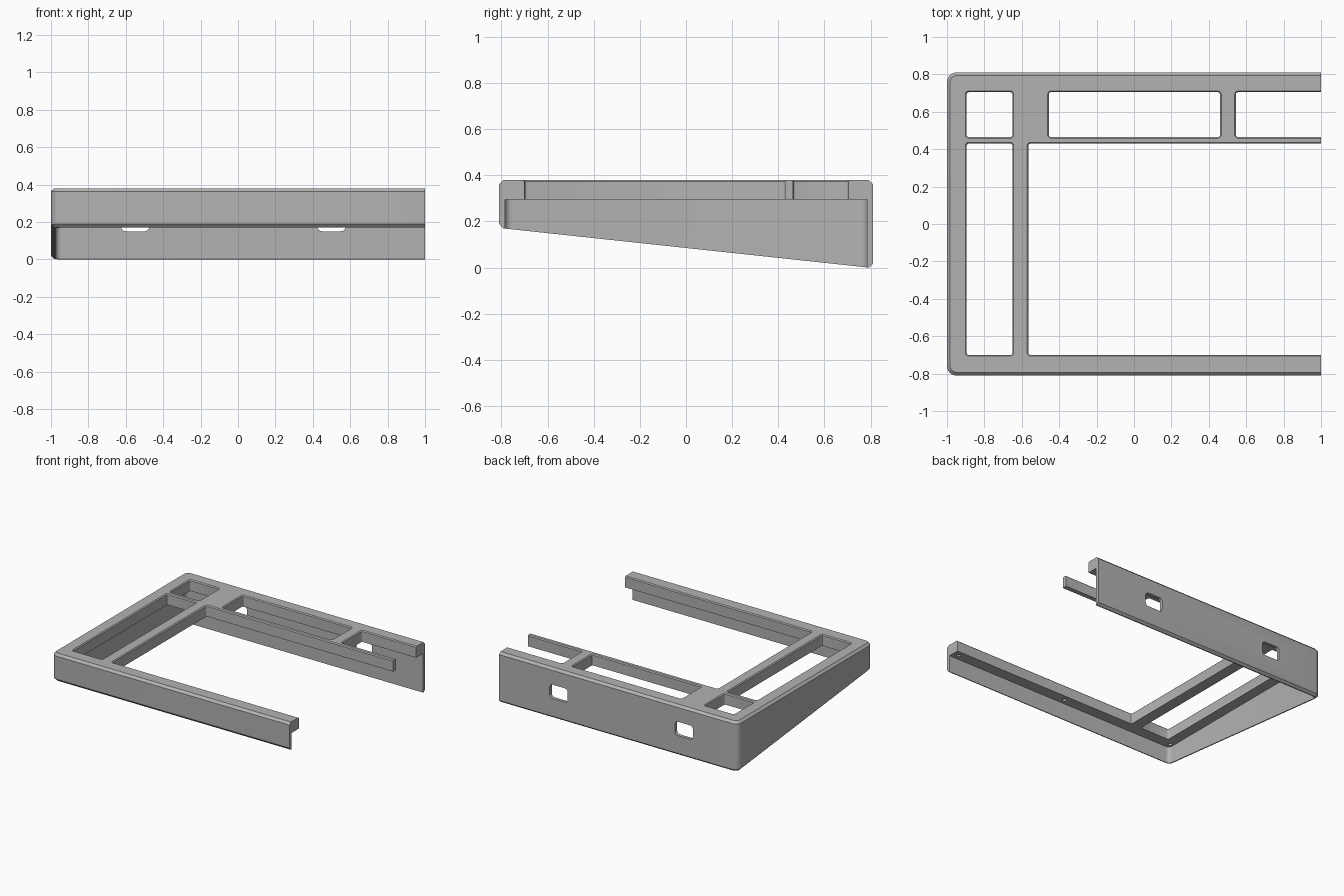
import bpy
import bmesh
import math

cube = bpy.data.objects.get("Cube")
if cube:
    bpy.data.objects.remove(cube, do_unlink=True)

grey = bpy.data.materials.new("light_grey")
grey.use_nodes = True
colour = (0.45, 0.45, 0.45, 1)
grey.diffuse_color = colour
grey.node_tree.nodes["Principled BSDF"].inputs["Base Color"].default_value = colour

OPEN = 1.1      # cutters run out past the open end
TOP = 0.38
PLATE = 0.295   # underside of the top plate
CHAMFER = 0.017


def outline(x0, x1, y0, y1, r, square_right=False, steps=6):
    """Rounded rectangle, counter-clockwise; the right corners may stay square."""
    pts = []
    corners = [(x1, y1, -1, -1, 0), (x0, y1, 1, -1, 1), (x0, y0, 1, 1, 2), (x1, y0, -1, 1, 3)]
    for x, y, sx, sy, quarter in corners:
        if square_right and x == x1:
            pts.append((x, y))
            continue
        for i in range(steps + 1):
            a = (quarter + i / steps) * math.pi / 2
            pts.append((x + sx * r + r * math.cos(a), y + sy * r + r * math.sin(a)))
    return pts


def loft(name, rings):
    """Closed solid through rings of 3D points, listed from bottom to top."""
    bm = bmesh.new()
    loops = [[bm.verts.new(p) for p in ring] for ring in rings]
    n = len(loops[0])
    for low, high in zip(loops, loops[1:]):
        for i in range(n):
            j = (i + 1) % n
            bm.faces.new((low[i], low[j], high[j], high[i]))
    bm.faces.new(loops[0][::-1])
    bm.faces.new(loops[-1])
    bmesh.ops.recalc_face_normals(bm, faces=bm.faces)
    mesh = bpy.data.meshes.new(name)
    bm.to_mesh(mesh)
    bm.free()
    obj = bpy.data.objects.new(name, mesh)
    bpy.context.collection.objects.link(obj)
    return obj


def at_height(pts, z):
    return [(x, y, z) for x, y in pts]


def case_outline(inset):
    return outline(-1 + inset, 1, -0.81 + inset, 0.81 - inset, 0.05 - inset, True)


def slope(pts, lift=0):
    drop = 0.17 / 1.586
    return [(x, y, (0.793 - y) * drop + lift) for x, y in pts]


# Wedge-shaped outer body with chamfered top and bottom rims
case = loft("case_frame", [
    slope(case_outline(CHAMFER)),
    slope(case_outline(0), CHAMFER),
    at_height(case_outline(0), TOP - CHAMFER),
    at_height(case_outline(CHAMFER), TOP),
])
case.data.materials.append(grey)
cutters = []

# Hollow under the top plate
hollow = outline(-0.975, OPEN, -0.785, 0.785, 0.03, True)
cutters.append(loft("hollow_cutter", [at_height(hollow, -0.2), at_height(hollow, PLATE)]))

# Openings in the top plate, each with a fine chamfer
openings = [
    (-0.895, -0.65, 0.465, 0.705), (-0.455, 0.46, 0.465, 0.705),
    (0.545, OPEN, 0.465, 0.705), (-0.895, -0.65, -0.70, 0.43),
    (-0.565, OPEN, -0.70, 0.43),
]
for x0, x1, y0, y1 in openings:
    e = 0.007
    inner = outline(x0, x1, y0, y1, 0.012, x1 == OPEN, 3)
    outer = outline(x0 - e, x1 + e, y0 - e, y1 + e, 0.012 + e, x1 == OPEN, 3)
    cutters.append(loft("opening_cutter", [
        at_height(inner, 0.2), at_height(inner, TOP - e),
        at_height(outer, TOP), at_height(outer, TOP + 0.1)]))

# Port windows through the back wall
for x in (-0.55, 0.5):
    port = outline(x - 0.075, x + 0.075, 0.15, 0.255, 0.025)
    cutters.append(loft("port_cutter", [[(px, y, pz) for px, pz in port] for y in (0.74, 0.9)]))

# Blind screw holes under the front and back rims
for y in (-0.745, 0.745):
    for x in (-0.95, 0, 0.95):
        r = 0.014
        hole = outline(x - r, x + r, y - r, y + r, r * 0.99, False, 4)
        cutters.append(loft("screw_hole_cutter", [at_height(hole, 0.27), at_height(hole, 0.345)]))

# Apply the cuts
bpy.ops.object.select_all(action='DESELECT')
bpy.context.view_layer.objects.active = case
case.select_set(True)
for cutter in cutters:
    cutter.hide_render = True
    mod = case.modifiers.new("cut", 'BOOLEAN')
    mod.operation = 'DIFFERENCE'
    mod.solver = 'EXACT'
    mod.object = cutter
    bpy.ops.object.modifier_apply(modifier=mod.name)
    bpy.data.objects.remove(cutter, do_unlink=True)

bpy.ops.object.shade_smooth_by_angle(angle=math.radians(30))
